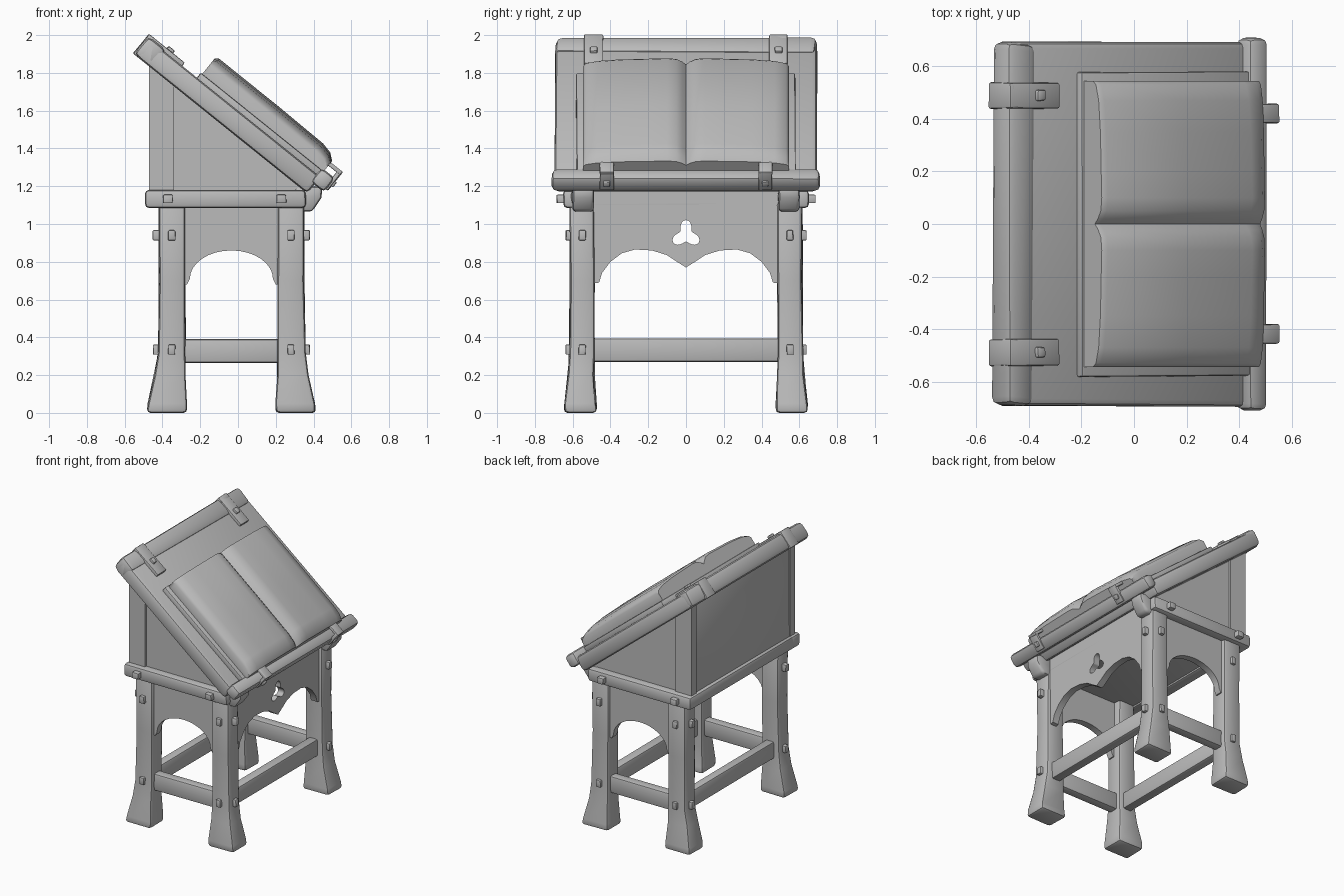
import bpy, bmesh, math, random
from mathutils import Matrix

random.seed(4)
if "Cube" in bpy.data.objects:
    bpy.data.objects.remove(bpy.data.objects["Cube"])

# one plain grey for everything
GREY = (0.5, 0.5, 0.5, 1)
grey = bpy.data.materials.new("plain_grey")
grey.use_nodes = True
grey.diffuse_color = GREY
grey.node_tree.nodes["Principled BSDF"].inputs["Base Color"].default_value = GREY

I = Matrix.Identity(4)
ALONG_X = Matrix(((1, 0, 0, 0), (0, 0, -1, 0), (0, 1, 0, 0), (0, 0, 0, 1)))
ALONG_Y = Matrix(((0, 0, 1, 0), (1, 0, 0, 0), (0, 1, 0, 0), (0, 0, 0, 1)))
# lid frame: x runs down the slope, z is the outward normal
LID = Matrix.Translation((-0.5, 0, 1.935)) @ Matrix.Rotation(math.radians(38.8), 4, 'Y')


def finish(name, mesh, angle=40):
    obj = bpy.data.objects.new(name, mesh)
    bpy.context.collection.objects.link(obj)
    mesh.materials.clear()
    mesh.materials.append(grey)
    bpy.ops.object.select_all(action='DESELECT')
    obj.select_set(True)
    bpy.context.view_layer.objects.active = obj
    bpy.ops.object.shade_smooth_by_angle(angle=math.radians(angle))


def skin(name, sections, bevel=0.0, matrix=I):
    """Skin a row of closed sections, cap the ends and soften hard edges."""
    bm = bmesh.new()
    loops = [[bm.verts.new(p) for p in section] for section in sections]
    for a, b in zip(loops, loops[1:]):
        for i in range(len(a)):
            j = (i + 1) % len(a)
            bm.faces.new((a[i], a[j], b[j], b[i]))
    bm.faces.new(loops[0][::-1])
    bm.faces.new(loops[-1])
    bmesh.ops.recalc_face_normals(bm, faces=bm.faces)
    bm.normal_update()
    if bevel:
        hard = [e for e in bm.edges if e.calc_face_angle() > math.radians(50)]
        bmesh.ops.bevel(bm, geom=hard, offset=bevel, segments=2, profile=0.5,
                        affect='EDGES', clamp_overlap=True)
    bm.transform(matrix)
    mesh = bpy.data.meshes.new(name)
    bm.to_mesh(mesh)
    bm.free()
    finish(name, mesh)


def loft(name, rings, bevel=0.015, matrix=I, jitter=0.004):
    """Stack of rectangles (x0, x1, y0, y1, z) with slightly uneven, hand-cut corners."""
    def rough(v):
        return v + random.uniform(-jitter, jitter)
    skin(name, [[(rough(x), rough(y), z) for x, y in ((x0, y0), (x1, y0), (x1, y1), (x0, y1))]
                for x0, x1, y0, y1, z in rings], bevel, matrix)


def box(name, x, y, z, bevel=0.012, matrix=I, jitter=0.003):
    loft(name, [(*x, *y, z[0]), (*x, *y, z[1])], bevel, matrix, jitter)


def board(name, outlines, half, matrix):
    """Flat board cut from closed outlines; inner outlines become holes."""
    curve = bpy.data.curves.new(name, 'CURVE')
    curve.dimensions, curve.fill_mode, curve.extrude = '2D', 'BOTH', half
    for pts in outlines:
        spline = curve.splines.new('POLY')
        spline.points.add(len(pts) - 1)
        for p, (a, b) in zip(spline.points, pts):
            p.co = (a, b, 0, 1)
        spline.use_cyclic_u = True
    temp = bpy.data.objects.new(name + "_outline", curve)
    bpy.context.collection.objects.link(temp)
    bpy.context.view_layer.update()
    deps = bpy.context.evaluated_depsgraph_get()
    mesh = bpy.data.meshes.new_from_object(temp.evaluated_get(deps))
    bpy.data.objects.remove(temp)
    mesh.transform(matrix)
    finish(name, mesh)


def at(x, y, z, basis):
    return Matrix.Translation((x, y, z)) @ basis


# legs with flared feet, and their pegs
for end, ex in (("back", -1), ("front", 1)):
    for side, sy in (("right", -1), ("left", 1)):
        rings = []
        for out, inn, z in ((0.065, 0.01, 0), (0.06, 0.01, 0.05), (0.025, 0, 0.2),
                            (0.005, 0, 0.32), (0, 0, 0.7), (0, 0, 1.12)):
            x = sorted((-0.035 + ex * (0.245 - inn), -0.035 + ex * (0.385 + out * 0.95)))
            y = sorted((sy * (0.485 - inn), sy * (0.615 + out * 0.45)))
            rings.append((*x, *y, z))
        loft(f"{end}_{side}_leg", rings, 0.02)
        cx, cy = -0.035 + ex * 0.315, sy * 0.55
        for z in (0.335, 0.94):
            box("leg_peg", (cx - 0.018, cx + 0.018), sorted((cy, sy * 0.637)),
                (z - 0.027, z + 0.027), 0.006)
            box("leg_peg", sorted((cx, -0.035 + ex * 0.415)), (cy - 0.018, cy + 0.018),
                (z - 0.027, z + 0.027), 0.006)

# stretchers
for s in (-1, 1):
    box("side_stretcher", (-0.31, 0.24), (s * 0.55 - 0.035, s * 0.55 + 0.035), (0.265, 0.39))
    cx = -0.035 + s * 0.315
    box("cross_stretcher", (cx - 0.035, cx + 0.035), (-0.5, 0.5), (0.27, 0.395))

# side aprons with a single arch
arch = [(-0.035 + 0.22 * math.cos(a), 0.71 + 0.15 * math.sin(a))
        for a in (math.pi * i / 16 for i in range(17))]
side_outline = [(0.25, 1.14), (0.25, 0.68), (0.2, 0.68)] + arch + \
               [(-0.27, 0.68), (-0.32, 0.68), (-0.32, 1.14)]
for s in (-1, 1):
    board("side_apron", [side_outline], 0.025, at(0, s * 0.565, 0, ALONG_X))

# front apron with a cusped double arch and a trefoil
half = [(0.52, 0.68), (0.46, 0.69), (0.445, 0.74), (0.4, 0.8), (0.34, 0.845), (0.27, 0.865),
        (0.18, 0.86), (0.1, 0.835), (0.04, 0.795)]
lower = half + [(0, 0.77)] + [(-y, z) for y, z in reversed(half)]
trefoil = []
for i in range(36):
    a = 2 * math.pi * i / 36
    r = 0.057 + 0.022 * math.cos(3 * (a - math.pi / 2))
    trefoil.append((r * math.cos(a), 0.942 + r * math.sin(a)))
board("front_apron", [[(-0.52, 1.21)] + lower[::-1] + [(0.52, 1.21)], trefoil], 0.025,
      at(0.305, 0, 0, ALONG_Y))

# slanted box: sides, back, floor, posts and bottom rails
slope = [(-0.46, 1.1), (0.33, 1.1), (0.33, 1.21), (-0.46, 1.85)]
for s in (-1, 1):
    board("box_side", [slope], 0.02, at(0, s * 0.575, 0, ALONG_X))
    post = [(-0.472, 1.1), (-0.34, 1.1), (-0.34, 1.75), (-0.472, 1.85)]
    board("box_corner_post", [post], 0.03, at(0, s * 0.58, 0, ALONG_X))
    box("box_side_rail", (-0.49, 0.36), sorted((s * 0.54, s * 0.65)), (1.085, 1.18), 0.02)
    y = sorted((s * 0.49, s * 0.6))
    loft("front_corbel", [(0.3, 0.39, *y, 1.065), (0.3, 0.44, *y, 1.14),
                          (0.3, 0.445, *y, 1.2)], 0.02)
    for x in (-0.37, 0.23):
        box("rail_peg", (x - 0.025, x + 0.025), sorted((s * 0.6, s * 0.685)),
            (1.11, 1.155), 0.006)
box("box_back", (-0.465, -0.43), (-0.57, 0.57), (1.1, 1.84), 0.005)
box("box_floor", (-0.46, 0.33), (-0.57, 0.57), (1.1, 1.13), 0.005)
box("box_back_rail", (-0.49, -0.4), (-0.64, 0.64), (1.085, 1.18), 0.02)

# sloping lid, top batten, straps, clips and book ledge
box("lid", (0, 1.16), (-0.695, 0.695), (-0.06, 0.052), 0.025, LID, 0.006)
box("lid_top_batten", (-0.015, 0.11), (-0.69, 0.69), (-0.06, 0.064), 0.03, LID, 0.008)
box("book_ledge", (1.135, 1.225), (-0.71, 0.71), (0.0, 0.095), 0.025, LID)
for s in (-1, 1):
    y = (s * 0.49 - 0.05, s * 0.49 + 0.05)
    box("strap", (-0.02, 0.22), y, (0.03, 0.074), 0.008, LID)
    box("strap_end", (-0.022, 0.02), y, (-0.06, 0.074), 0.008, LID)
    box("strap_stud", (0.1, 0.14), (s * 0.49 - 0.02, s * 0.49 + 0.02),
        (0.06, 0.09), 0.008, LID)
    y = (s * 0.42 - 0.037, s * 0.42 + 0.037)
    box("clip_plate", (1.21, 1.235), y, (0.02, 0.14), 0.006, LID)
    box("clip_lip", (1.11, 1.235), y, (0.125, 0.147), 0.006, LID)
    box("clip_stud", (1.225, 1.245), (s * 0.42 - 0.018, s * 0.42 + 0.018),
        (0.05, 0.085), 0.006, LID)

# open book: cover and pages with a narrow gutter and rounded lower ends
box("book_cover", (0.32, 1.14), (-0.58, 0.58), (0.04, 0.085), 0.008, LID)
right_page = [(0.545, 0.08), (0.545, 0.145), (0.53, 0.165), (0.47, 0.183), (0.35, 0.195),
              (0.2, 0.2), (0.1, 0.204), (0.05, 0.198), (0.02, 0.178)]
page = right_page + [(0, 0.158)] + [(-y, v) for y, v in reversed(right_page)]
sections = []
for u, rise in ((0.33, 0.9), (0.35, 1), (0.75, 1), (1.06, 0.96), (1.12, 0.85), (1.155, 0.62)):
    sections.append([(u, y, 0.08 + (v - 0.08) * rise) for y, v in page])
skin("book_pages", sections, 0, LID)
